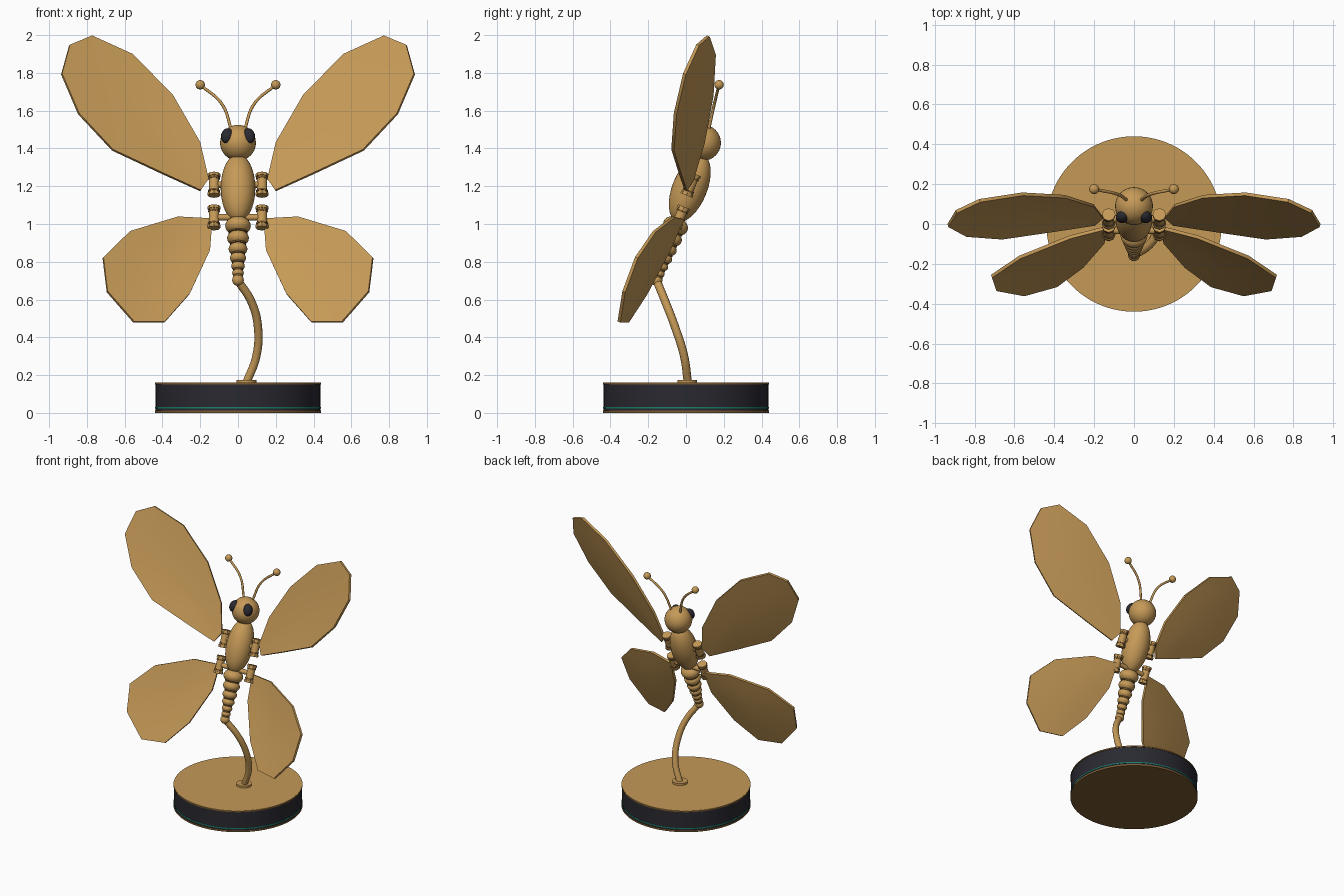
import bpy
import bmesh
from math import radians, sin, cos
from mathutils import Vector

cube = bpy.data.objects.get("Cube")
if cube:
    bpy.data.objects.remove(cube, do_unlink=True)


def make_material(name, rgb):
    mat = bpy.data.materials.new(name)
    mat.use_nodes = True
    color = (*rgb, 1)
    mat.diffuse_color = color
    mat.node_tree.nodes["Principled BSDF"].inputs["Base Color"].default_value = color
    return mat


GOLD = make_material("warm brass", (0.56, 0.32, 0.095))
BRONZE = make_material("dark bronze", (0.2, 0.105, 0.03))
DARK = make_material("charcoal", (0.022, 0.022, 0.03))
TEAL = make_material("teal", (0.01, 0.21, 0.15))
TILT = radians(-22)     # lean of the body, head towards the back


def finish(obj, name, mat):
    obj.name = name
    obj.data.materials.append(mat)
    bpy.ops.object.shade_smooth_by_angle(angle=radians(35))
    return obj


def ellipsoid(name, loc, radii, mat=GOLD, rot=(0, 0, 0), segments=32):
    bpy.ops.mesh.primitive_uv_sphere_add(segments=segments, ring_count=segments // 2,
                                         radius=1, location=loc, rotation=rot)
    obj = bpy.context.object
    obj.scale = radii
    return finish(obj, name, mat)


def cylinder(name, loc, radius, depth, mat=GOLD, rot=(0, 0, 0), sides=32):
    bpy.ops.mesh.primitive_cylinder_add(vertices=sides, radius=radius, depth=depth,
                                        location=loc, rotation=rot)
    return finish(bpy.context.object, name, mat)


def tube(name, points, radius, mat=GOLD):
    curve = bpy.data.curves.new(name, "CURVE")
    curve.dimensions = "3D"
    curve.bevel_depth = radius
    curve.bevel_resolution = 4
    curve.use_fill_caps = True
    spline = curve.splines.new("BEZIER")
    spline.bezier_points.add(len(points) - 1)
    for bp, co in zip(spline.bezier_points, points):
        bp.co = co
        bp.handle_left_type = bp.handle_right_type = "AUTO"
    curve.materials.append(mat)
    obj = bpy.data.objects.new(name, curve)
    bpy.context.collection.objects.link(obj)
    return obj


def wing(name, outline, root, slope, side):
    """Thin, slightly cupped plate on a sloping plane, outline given in x and z."""
    rim = []
    for x, z in outline:
        y = root[1] + slope[0] * (x - root[0]) + slope[1] * (z - root[2])
        rim.append(Vector((side * x, y, z)))
    center = sum(rim, Vector()) / len(rim)
    cup = Vector((side * -slope[0], 1, -slope[1])).normalized() * 0.012
    bm = bmesh.new()
    rings = []
    for scale, depth in ((1, 0), (0.7, 0.5), (0.35, 0.9)):
        rings.append([bm.verts.new(center.lerp(p, scale) + cup * depth) for p in rim])
    middle = bm.verts.new(center + cup)
    n = len(rim)
    for i in range(n):
        j = (i + 1) % n
        for outer, inner in zip(rings, rings[1:]):
            bm.faces.new((outer[i], outer[j], inner[j], inner[i]))
        bm.faces.new((rings[-1][i], rings[-1][j], middle))
    bm.normal_update()
    if sum(f.normal.y for f in bm.faces) > 0:
        bmesh.ops.reverse_faces(bm, faces=bm.faces[:])
    mesh = bpy.data.meshes.new(name)
    bm.to_mesh(mesh)
    bm.free()
    obj = bpy.data.objects.new(name, mesh)
    bpy.context.collection.objects.link(obj)
    bpy.ops.object.select_all(action="DESELECT")
    obj.select_set(True)
    bpy.context.view_layer.objects.active = obj
    plate = obj.modifiers.new("thickness", "SOLIDIFY")
    plate.thickness = 0.017
    plate.offset = -1
    bpy.ops.object.modifier_apply(modifier=plate.name)
    finish(obj, name, GOLD)


# Round base: layered discs, bronze edges around a dark drum
for name, low, high, radius, mat in (
        ("base_bottom", 0, 0.012, 0.44, BRONZE),
        ("base_drum_lower", 0.012, 0.022, 0.437, DARK),
        ("base_stripe", 0.022, 0.03, 0.439, TEAL),
        ("base_drum", 0.03, 0.15, 0.437, DARK),
        ("base_lip", 0.15, 0.157, 0.44, BRONZE),
        ("base_top", 0.157, 0.16, 0.439, GOLD)):
    cylinder(name, (0, 0, (low + high) / 2), radius, high - low, mat, sides=96)

# Stem and its collar
cylinder("stem_collar", (0.045, 0.007, 0.167), 0.052, 0.016)
tube("stem", [(0.045, 0.01, 0.16), (0.097, -0.01, 0.3), (0.105, -0.06, 0.46),
              (0.07, -0.11, 0.59), (0.0, -0.155, 0.7)], 0.022)

# Body
ellipsoid("head", (0, 0.09, 1.43), (0.095, 0.095, 0.095))
ellipsoid("thorax", (0, 0.02, 1.19), (0.092, 0.092, 0.19), rot=(TILT, 0, 0))

# Abdomen: shrinking segments with dark joints between them
SEGMENTS = [(0.99, 0.068), (0.925, 0.058), (0.868, 0.05), (0.82, 0.043),
            (0.777, 0.036), (0.74, 0.031), (0.703, 0.031)]


def abdomen_spot(z):
    return (0, -0.055 - 0.35 * (0.99 - z), z)


for i, (z, radius) in enumerate(SEGMENTS):
    height = radius if z == SEGMENTS[-1][0] else radius * 0.72
    ellipsoid(f"abdomen_segment_{i + 1}", abdomen_spot(z), (radius, radius, height),
              rot=(TILT, 0, 0), segments=24)
for i, (above, below) in enumerate(zip(SEGMENTS, SEGMENTS[1:])):
    cylinder(f"abdomen_joint_{i + 1}", abdomen_spot((above[0] + below[0]) / 2),
             below[1] * 0.87, 0.012, BRONZE, rot=(TILT, 0, 0), sides=24)

# Wing outlines
UPPER = [(0.196, 1.18), (0.155, 1.24), (0.2, 1.434), (0.344, 1.683), (0.556, 1.9),
         (0.772, 1.998), (0.889, 1.95), (0.931, 1.797), (0.841, 1.587),
         (0.661, 1.395), (0.39, 1.268)]
LOWER = [(0.135, 1.03), (0.148, 0.862), (0.254, 0.635), (0.386, 0.485), (0.55, 0.485),
         (0.69, 0.645), (0.712, 0.825), (0.571, 0.963), (0.317, 1.04)]

for side, label in ((1, "left"), (-1, "right")):
    # Eyes and antennae
    ellipsoid(f"{label}_eye", (side * 0.057, 0.036, 1.467), (0.033, 0.03, 0.042), DARK,
              rot=(TILT, radians(-15) * side, 0), segments=24)
    tube(f"{label}_antenna", [(side * 0.035, 0.12, 1.5), (side * 0.085, 0.15, 1.635),
                              (side * 0.2, 0.175, 1.737)], 0.008)
    ellipsoid(f"{label}_antenna_tip", (side * 0.2, 0.175, 1.737), (0.025,) * 3, segments=24)

    # Wings
    wing(f"{label}_upper_wing", UPPER, (0.16, 0.025, 1.24), (-0.32, 0.37), side)
    wing(f"{label}_lower_wing", LOWER, (0.13, -0.025, 1.03), (-0.278, 0.405), side)

    # Hinge spools: a barrel with outer rims and dark inner bands
    for level, y, z in (("upper", 0.025, 1.208), ("lower", -0.033, 1.035)):
        name = f"{label}_{level}_hinge"
        rot = (TILT, 0, 0)
        cylinder(f"{name}_barrel", (side * 0.127, y, z), 0.027, 0.11, rot=rot, sides=16)
        for k, (offset, radius, depth, mat) in enumerate((
                (-0.053, 0.034, 0.016, GOLD), (-0.035, 0.031, 0.01, BRONZE),
                (0.035, 0.031, 0.01, BRONZE), (0.053, 0.034, 0.016, GOLD))):
            spot = (side * 0.127, y - sin(TILT) * offset, z + cos(TILT) * offset)
            cylinder(f"{name}_rim_{k + 1}", spot, radius, depth, mat, rot=rot, sides=8)

# Cross pins joining the hinges to the body
for level, y, z in (("upper", 0.025, 1.208), ("lower", -0.033, 1.035)):
    cylinder(f"{level}_hinge_pin", (0, y, z), 0.017, 0.25, rot=(0, radians(90), 0), sides=24)
